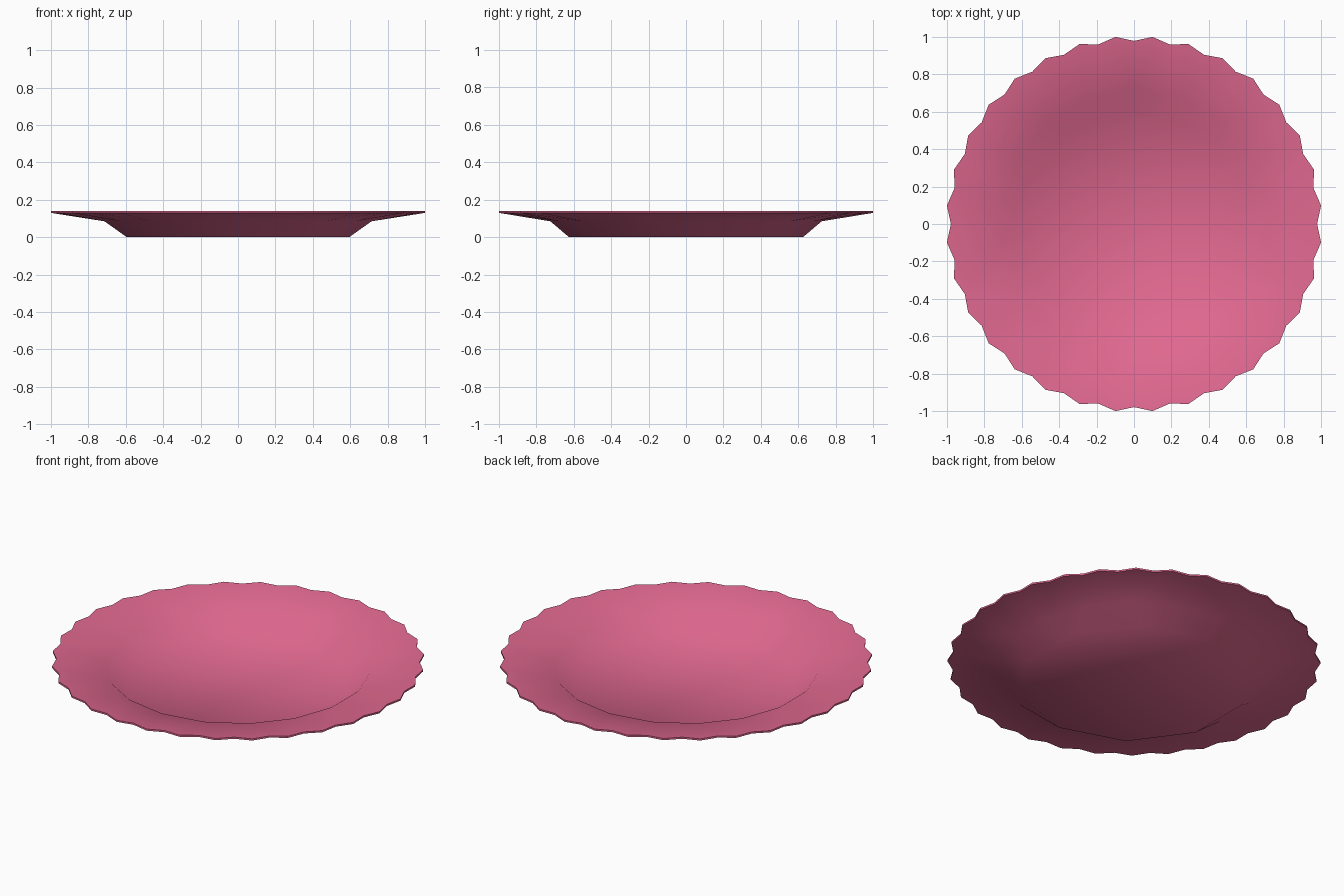
import bpy, bmesh, math

if "Cube" in bpy.data.objects:
    bpy.data.objects.remove(bpy.data.objects["Cube"])

bm = bmesh.new()


def ring(sides, radius, z, notch=0.0):
    """Ring of vertices starting at +y; every even one is pulled in by notch."""
    verts = []
    for i in range(sides):
        a = math.pi / 2 + 2 * math.pi * i / sides
        r = radius - (notch if i % 2 == 0 else 0)
        verts.append(bm.verts.new((r * math.cos(a), r * math.sin(a), z)))
    return verts


def bridge(a, b):
    """Join two rings, which may have different numbers of sides."""
    na, nb, i, j = len(a), len(b), 0, 0
    if na == nb:
        for k in range(na):
            bm.faces.new((a[k], a[(k + 1) % na], b[(k + 1) % na], b[k]))
        return
    while i < na or j < nb:
        step_a = j >= nb or (i < na and (i + 0.5) / na <= (j + 0.5) / nb)
        if step_a:
            bm.faces.new((a[i], a[(i + 1) % na], b[j % nb]))
            i += 1
        else:
            bm.faces.new((a[i % na], b[(j + 1) % nb], b[j]))
            j += 1


# Foot, shoulder and scalloped rim outside, then back down the inside
rings = [
    ring(10, 0.625, 0.0),
    ring(18, 0.725, 0.085),
    ring(64, 1.005, 0.13, 0.026),
    ring(64, 1.005, 0.14, 0.026),
    ring(18, 0.715, 0.097),
    ring(10, 0.615, 0.013),
]
for lower, upper in zip(rings, rings[1:]):
    bridge(lower, upper)
bm.faces.new(rings[0][::-1])
bm.faces.new(rings[-1])
bmesh.ops.recalc_face_normals(bm, faces=bm.faces)

mesh = bpy.data.meshes.new("plate")
bm.to_mesh(mesh)
bm.free()
plate = bpy.data.objects.new("plate", mesh)
bpy.context.collection.objects.link(plate)

# Pink glaze
mat = bpy.data.materials.new("pink_glaze")
mat.diffuse_color = (0.75, 0.14, 0.28, 1)
mat.use_nodes = True
mat.node_tree.nodes["Principled BSDF"].inputs["Base Color"].default_value = mat.diffuse_color
mesh.materials.append(mat)

# Soft shading with a crisp rim edge
bpy.context.view_layer.objects.active = plate
plate.select_set(True)
bpy.ops.object.shade_smooth_by_angle(angle=math.radians(60))
